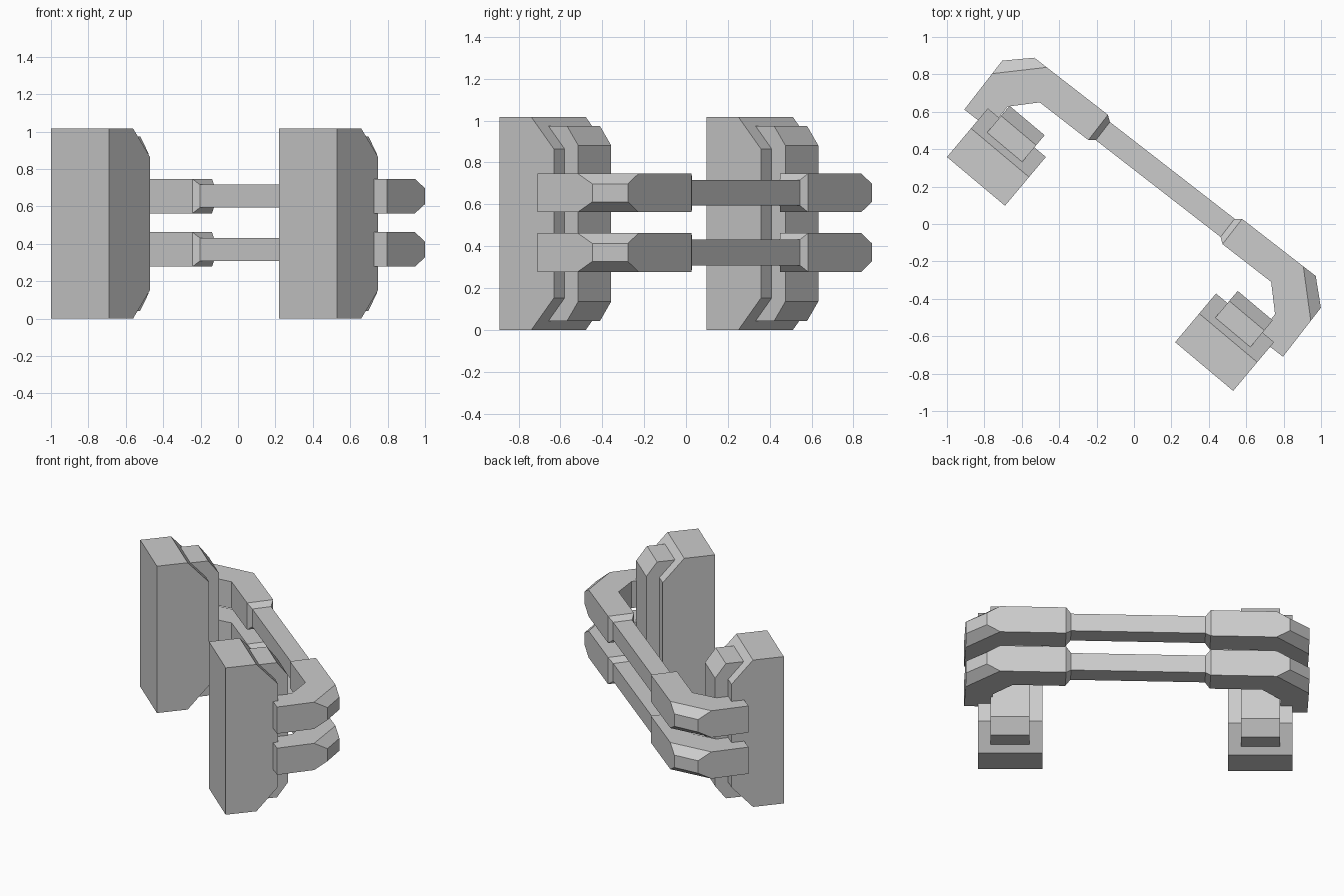
import bpy, bmesh
from math import radians
from mathutils import Matrix

if "Cube" in bpy.data.objects:
    bpy.data.objects.remove(bpy.data.objects["Cube"])


def loft(bm, rings, caps=True):
    """Skin a list of equal-length closed rings, optionally capping both ends."""
    vs = [[bm.verts.new(p) for p in ring] for ring in rings]
    n = len(vs[0])
    for a, b in zip(vs, vs[1:]):
        for i in range(n):
            j = (i + 1) % n
            bm.faces.new((a[i], a[j], b[j], b[i]))
    if caps:
        bm.faces.new(vs[0][::-1])
        bm.faces.new(vs[-1])


def finish(name, bm, location, angle):
    bmesh.ops.remove_doubles(bm, verts=bm.verts, dist=1e-5)
    bmesh.ops.recalc_face_normals(bm, faces=bm.faces)
    mesh = bpy.data.meshes.new(name)
    bm.to_mesh(mesh)
    bm.free()
    ob = bpy.data.objects.new(name, mesh)
    ob.matrix_world = Matrix.Translation(location) @ Matrix.Rotation(radians(angle), 4, 'Z')
    bpy.context.collection.objects.link(ob)
    return ob


def extruded(name, profile, x0, x1, location, angle):
    """Extrude a (y, z) profile along local x."""
    bm = bmesh.new()
    loft(bm, [[(x, y, z) for y, z in profile] for x in (x0, x1)])
    return finish(name, bm, location, angle)


# Mounting plates, each with a narrower chamfered block on the inner face
H = 1.017
plate = [(0, 0), (.20, 0), (.34, .152), (.34, H - .152), (.20, H), (0, H)]
block = [(.20, .042), (.355, .042), (.425, .135),
         (.425, H - .135), (.355, H - .042), (.20, H - .042)]
for side, loc in (("left", (-1.0, .358, 0)), ("right", (.22, -.632, 0))):
    extruded(side + "_plate", plate, 0, .405, loc, -40)
    extruded(side + "_plate_block", block, .08, .325, loc, -40)

# Handle dimensions: thick bent ends, thin square grip between
W, T = .0855, .0615       # half widths of thick end and grip
HZ, CZ = .0925, .043      # half heights of thick end and of its outer corner
END, GRIP = .454, .422    # where the taper starts and finishes


def bent_end(bm, s):
    """Bent handle end whose outer corner is chamfered top and bottom."""
    def ring(z, p, q):
        pts = [(END, -W), (END, W), p, q, (1.078, -.363),
               (.905, -.363), (.905, -.209), (.783, -W)]
        return [(s * x, y, z) for x, y in pts]
    top = ((.868, W), (1.078, -.12))
    mid = ((.952, W), (1.078, -.032))
    loft(bm, [ring(-HZ, *top), ring(-CZ, *mid), ring(CZ, *mid), ring(HZ, *top)])


def grip_ring(x, w, h):
    return [(x, -w, -h), (x, w, -h), (x, w, h), (x, -w, h)]


for name, z in (("lower_handle", .37), ("upper_handle", .655)):
    bm = bmesh.new()
    for s in (-1, 1):
        bent_end(bm, s)
    finish(name + "_ends", bm, (.167, .238, z), -37.8)
    bm = bmesh.new()
    loft(bm, [grip_ring(-END, W, HZ), grip_ring(-GRIP, T, T),
              grip_ring(GRIP, T, T), grip_ring(END, W, HZ)], caps=False)
    finish(name + "_grip", bm, (.167, .238, z), -37.8)
